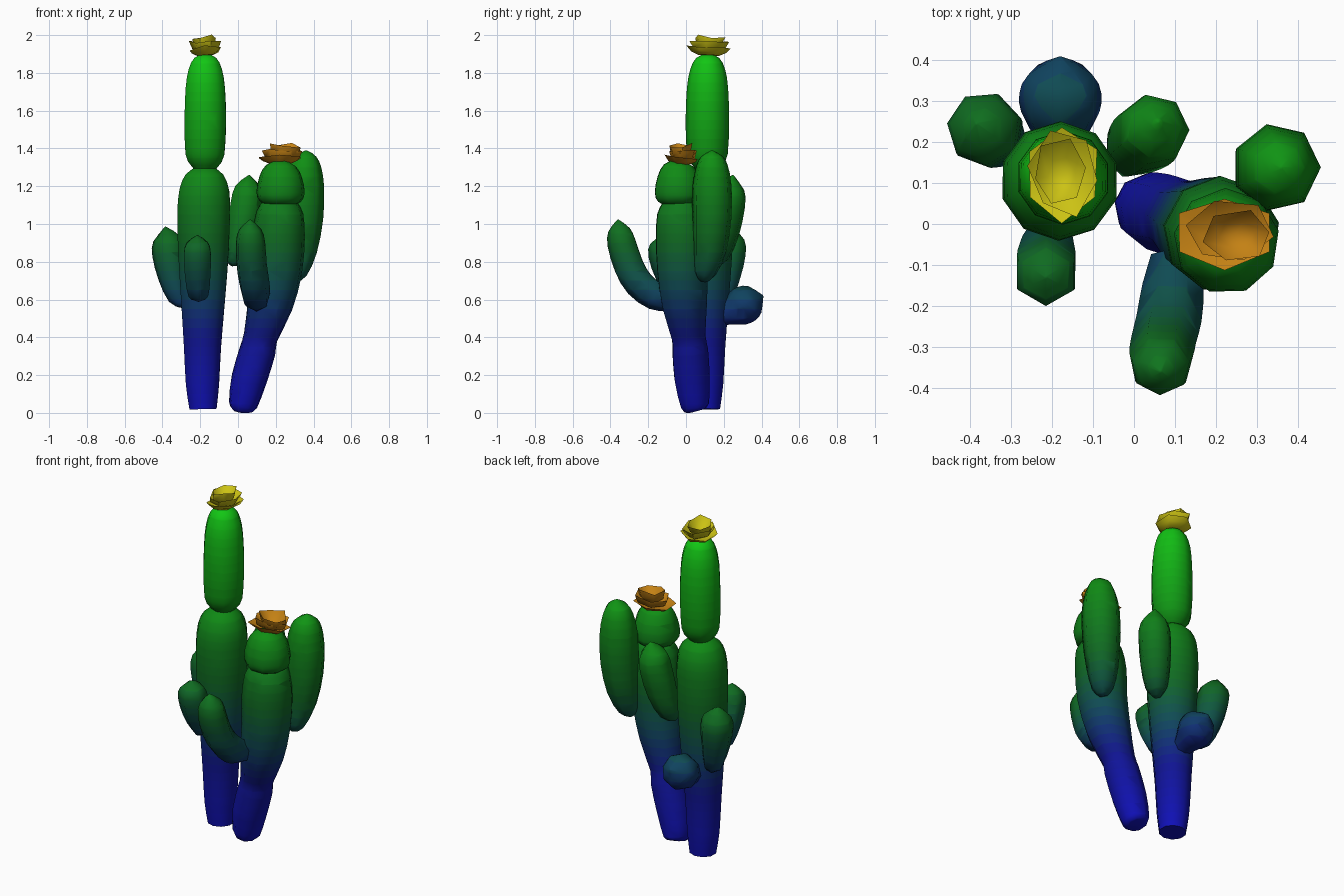
import bpy, bmesh, math, random
from mathutils import Vector, Matrix

if "Cube" in bpy.data.objects:
    bpy.data.objects.remove(bpy.data.objects["Cube"])

random.seed(4)
BAND = 0.05
STOPS = [(0, (.005, .005, .5)), (.4, (.005, .007, .28)), (.65, (.005, .065, .10)),
         (.9, (.005, .14, .016)), (1.3, (.005, .26, .007)), (1.9, (.006, .58, .007))]
mats = {}


def material(name, color):
    if name not in mats:
        mats[name] = bpy.data.materials.new(name)
        mats[name].diffuse_color = (*color, 1)
    return mats[name]


def gradient(z):
    z = min(max(z, 0), 1.899)
    for (z0, a), (z1, b) in zip(STOPS, STOPS[1:]):
        if z < z1:
            t = (z - z0) / (z1 - z0)
            # blend in display space
            return [(p ** .45 + (q ** .45 - p ** .45) * t) ** (1 / .45) for p, q in zip(a, b)]


def spline(pts, steps):
    # Catmull-Rom through (x, y, z, radius) points
    p = [Vector(q) for q in pts]
    p = [2 * p[0] - p[1]] + p + [2 * p[-1] - p[-2]]
    out = []
    for a, b, c, d in zip(p, p[1:], p[2:], p[3:]):
        for k in range(steps):
            t = k / steps
            out.append(.5 * (2 * b + (c - a) * t + (2 * a - 5 * b + 4 * c - d) * t * t
                             + (3 * b - a - 3 * c + d) * t ** 3))
    return out + [p[-2]]


def finish(name):
    me = bpy.data.meshes.new(name)
    ob = bpy.data.objects.new(name, me)
    bpy.context.collection.objects.link(ob)
    return me


def stem(name, pts, sides=8, phase=0.0, steps=2):
    path = spline(pts, steps)
    bm = bmesh.new()
    rings = []
    for i, q in enumerate(path):
        t = (path[min(i + 1, len(path) - 1)].xyz - path[max(i - 1, 0)].xyz).normalized()
        u = (Vector((1, 0, 0)) - t * t.x).normalized()
        v = t.cross(u)
        r = max(q[3], .002)
        rings.append([bm.verts.new(q.xyz + r * (u * math.cos(a) + v * math.sin(a)))
                      for a in (phase + math.tau * k / sides for k in range(sides))])
    for a, b in zip(rings, rings[1:]):
        for k in range(sides):
            n = (k + 1) % sides
            bm.faces.new((a[k], a[n], b[n], b[k]))
    bm.faces.new(rings[0][::-1])
    bm.faces.new(rings[-1])
    # cut into height bands for the blue to green fade
    zs = [v.co.z for v in bm.verts]
    for k in range(math.ceil(min(zs) / BAND), int(max(zs) / BAND) + 1):
        bmesh.ops.bisect_plane(bm, geom=bm.verts[:] + bm.edges[:] + bm.faces[:], dist=1e-4,
                               plane_co=(0, 0, k * BAND), plane_no=(0, 0, 1))
    bmesh.ops.recalc_face_normals(bm, faces=bm.faces[:])
    me = finish(name)
    slots = {}
    for f in bm.faces:
        k = int(max(f.calc_center_median().z, 0) / BAND)
        if k not in slots:
            slots[k] = len(slots)
            me.materials.append(material(f"cactus_{k}", gradient((k + .5) * BAND)))
        f.material_index = slots[k]
        f.smooth = True
    for e in bm.edges:
        if e.is_manifold and e.calc_face_angle() > 1.1:
            e.smooth = False
    bm.to_mesh(me)
    bm.free()


def flower(name, x, y, z, rx, ry, height, color, lean):
    # nested, slightly tilted six-sided cups
    bm = bmesh.new()
    for k, (s, low, high) in enumerate([(.97, 0, .36), (.9, .16, .62), (.72, .3, .9)]):
        spin = Matrix.Rotation(random.uniform(-.1, .1), 3, 'X') @ Matrix.Rotation(random.uniform(-.1, .1), 3, 'Y')
        base = Vector((x + lean * k / 2, y, z))

        def ring(w, h, jitter):
            out = []
            for j in range(6):
                a = math.tau * j / 6 + math.pi / 2 + k * .35
                r = s * w * random.uniform(1 - jitter, 1 + jitter)
                p = Vector((rx * r * math.cos(a), ry * r * math.sin(a),
                            height * (h + random.uniform(-jitter, jitter))))
                out.append(bm.verts.new(base + spin @ p))
            return out
        foot, mid, rim = ring(.5, low, 0), ring(.85, low * .6 + high * .4, .03), ring(1, high, .1)
        inner = ring(.5, low + .14, .02)
        c = bm.verts.new(base + Vector((0, 0, height * (low + .1))))
        d = bm.verts.new(base + Vector((0, 0, height * low)))
        for j in range(6):
            n = (j + 1) % 6
            bm.faces.new((d, foot[n], foot[j]))
            bm.faces.new((foot[j], foot[n], mid[n], mid[j]))
            bm.faces.new((mid[j], mid[n], rim[n], rim[j]))
            bm.faces.new((rim[j], rim[n], inner[n], inner[j]))
            bm.faces.new((inner[j], inner[n], c))
    bmesh.ops.recalc_face_normals(bm, faces=bm.faces[:])
    for e in bm.edges:
        e.smooth = e.calc_face_angle() < 1.1
    for f in bm.faces:
        f.smooth = True
    me = finish(name)
    me.materials.append(material(name, color))
    bm.to_mesh(me)
    bm.free()


# tall left cactus
stem("tall_trunk", [(-.185, .105, .02, .075), (-.188, .105, .15, .092), (-.188, .105, .35, .103),
                    (-.185, .105, .6, .122), (-.183, .105, .85, .14), (-.182, .105, 1.05, .146),
                    (-.178, .107, 1.18, .138), (-.177, .11, 1.26, .105), (-.177, .112, 1.3, .05)], 10, .3)
stem("tall_trunk_top", [(-.177, .113, 1.28, .05), (-.176, .113, 1.31, .078), (-.175, .113, 1.37, .108),
                        (-.173, .113, 1.55, .115), (-.173, .114, 1.72, .109), (-.173, .115, 1.82, .092),
                        (-.173, .115, 1.88, .06), (-.173, .115, 1.905, .004)], 10, .3)
# leaning right cactus
stem("short_trunk", [(.022, .05, .012, .05), (.027, .045, .04, .077), (.06, .03, .18, .096),
                     (.105, .02, .33, .097), (.12, .012, .4, .092), (.17, -.01, .57, .122),
                     (.205, -.022, .75, .137), (.215, -.025, .93, .142), (.222, -.033, 1.06, .126),
                     (.225, -.038, 1.12, .09)], 9, .2)
stem("short_trunk_top", [(.225, -.04, 1.09, .06), (.225, -.04, 1.12, .113), (.226, -.042, 1.17, .13),
                         (.226, -.042, 1.25, .114), (.228, -.04, 1.31, .08), (.23, -.035, 1.345, .004)], 9, .2)
# arms on the tall cactus
stem("left_arm", [(-.28, .17, .57, .02), (-.315, .195, .61, .055), (-.345, .215, .72, .078),
                  (-.363, .23, .84, .092), (-.372, .236, .92, .078), (-.385, .245, .985, .004)], 7, .3)
stem("front_arm", [(-.21, -.02, .6, .02), (-.21, -.04, .63, .06), (-.213, -.085, .73, .077),
                   (-.215, -.118, .84, .082), (-.215, -.125, .9, .065), (-.215, -.13, .94, .004)], 6, .52)
stem("back_arm", [(-.18, .15, .5, .04), (-.18, .22, .53, .068), (-.18, .275, .555, .096),
                  (-.18, .32, .578, .1), (-.18, .365, .6, .078), (-.18, .408, .62, .004)], 8)
stem("right_arm", [(-.04, .15, .79, .02), (-.015, .17, .83, .06), (.015, .2, .95, .083),
                   (.042, .225, 1.1, .09), (.053, .235, 1.19, .075), (.06, .25, 1.258, .004)], 7)
# arms on the short cactus
stem("bent_arm", [(.1, -.08, .595, .06), (.095, -.16, .62, .077), (.085, -.245, .685, .082),
                  (.072, -.3, .78, .082), (.066, -.338, .9, .079), (.065, -.352, .97, .06),
                  (.065, -.36, 1.023, .004)], 7, .2)
stem("tall_arm", [(.29, .09, .7, .02), (.305, .1, .74, .06), (.328, .125, .86, .09),
                  (.345, .137, 1.03, .106), (.35, .138, 1.2, .106), (.355, .138, 1.31, .085),
                  (.36, .138, 1.36, .055), (.36, .138, 1.39, .004)], 7)
# flowers
flower("yellow_flower", -.173, .12, 1.893, .095, .115, .107, (.6, .54, .007), 0)
flower("orange_flower", .22, -.022, 1.318, .122, .09, .11, (.55, .22, .007), .03)

for m in bpy.data.materials:
    if m.users and not m.is_grease_pencil:
        m.use_nodes = True
        m.node_tree.nodes["Principled BSDF"].inputs["Base Color"].default_value = m.diffuse_color
